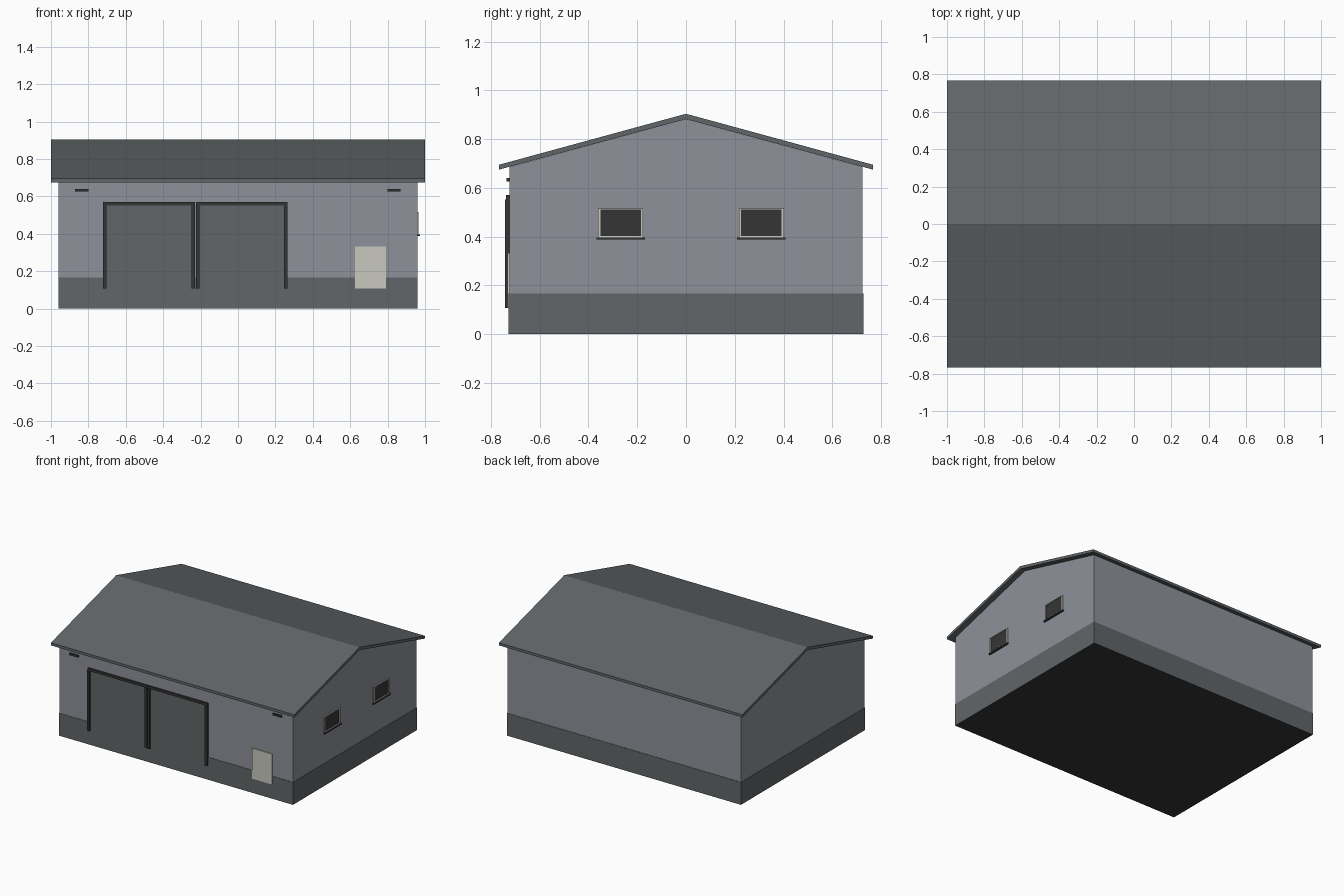
import bpy, bmesh

if "Cube" in bpy.data.objects:
    bpy.data.objects.remove(bpy.data.objects["Cube"])


def material(name, rgb):
    m = bpy.data.materials.new(name)
    m.diffuse_color = (*rgb, 1)
    m.use_nodes = True
    m.node_tree.nodes["Principled BSDF"].inputs["Base Color"].default_value = m.diffuse_color
    return m


WALL = material("wall_grey", (0.27, 0.285, 0.32))
SLATE = material("slate_grey", (0.12, 0.132, 0.138))
DARK = material("dark_trim", (0.036, 0.036, 0.036))
CREAM = material("pale_cream", (0.58, 0.58, 0.52))


def finish(name, bm, mat):
    bmesh.ops.recalc_face_normals(bm, faces=bm.faces)
    me = bpy.data.meshes.new(name)
    bm.to_mesh(me)
    bm.free()
    me.materials.append(mat)
    ob = bpy.data.objects.new(name, me)
    bpy.context.collection.objects.link(ob)
    return ob


def box(name, x, y, z, mat):
    """Box from (min, max) ranges on each axis."""
    bm = bmesh.new()
    bmesh.ops.create_cube(bm, size=1)
    for v in bm.verts:
        v.co = [r[0] if c < 0 else r[1] for c, r in zip(v.co, (x, y, z))]
    return finish(name, bm, mat)


def extrude_profile(name, points, half, mat):
    """Extrude a y/z profile symmetrically along x."""
    bm = bmesh.new()
    face = bm.faces.new([bm.verts.new((-half, y, z)) for y, z in points])
    ext = bmesh.ops.extrude_face_region(bm, geom=[face])
    bmesh.ops.translate(bm, vec=(2 * half, 0, 0),
                        verts=[g for g in ext["geom"] if isinstance(g, bmesh.types.BMVert)])
    return finish(name, bm, mat)


# Plinth with dark floor underneath
plinth = box("plinth", (-0.961, 0.961), (-0.727, 0.727), (0, 0.167), SLATE)
plinth.data.materials.append(DARK)
for p in plinth.data.polygons:
    p.material_index = 1 if p.normal.z < -0.5 else 0

# Gabled walls and roof
extrude_profile("walls", [(-0.724, 0.16), (0.724, 0.16), (0.724, 0.686),
                          (0, 0.882), (-0.724, 0.686)], 0.959, WALL)
extrude_profile("roof", [(-0.767, 0.675), (0, 0.882), (0.767, 0.675),
                         (0.767, 0.695), (0, 0.904), (-0.767, 0.695)], 1.0, SLATE)

# Two large garage doors with frames
B, T, W = 0.107, 0.57, 0.018
for side, x0, x1 in (("left", -0.721, -0.230), ("right", -0.225, 0.264)):
    box(f"garage_panel_{side}", (x0 + W, x1 - W), (-0.730, -0.72), (B, T - W), SLATE)
    box(f"garage_lintel_{side}", (x0, x1), (-0.738, -0.72), (T - W, T), DARK)
    box(f"garage_post_a_{side}", (x0, x0 + W), (-0.742, -0.72), (B, T - W), DARK)
    box(f"garage_post_b_{side}", (x1 - W, x1), (-0.742, -0.72), (B, T - W), DARK)

# Side entrance door
box("entrance_door", (0.626, 0.792), (-0.732, -0.72), (B, 0.333), CREAM)

# Lamps under the front eave
for i, x in enumerate((-0.836, 0.834)):
    box(f"lamp_{i}", (x - 0.036, x + 0.036), (-0.737, -0.72), (0.626, 0.64), DARK)

# Two windows on the right gable
for i, y in enumerate((-0.268, 0.309)):
    h, f = 0.092, 0.009
    box(f"window_glass_{i}", (0.95, 0.961), (y - h, y + h), (0.397, 0.513), DARK)
    for s in (-1, 1):
        box(f"window_jamb_{i}_{s}", (0.95, 0.966),
            sorted((y + s * h, y + s * (h - f))), (0.397, 0.516), CREAM)
    box(f"window_bottom_{i}", (0.95, 0.966), (y - h, y + h), (0.397, 0.403), CREAM)
    box(f"window_head_{i}", (0.95, 0.966), (y - h, y + h), (0.511, 0.516), CREAM)
    box(f"window_sill_{i}", (0.95, 0.972), (y - 0.099, y + 0.099), (0.389, 0.397), DARK)
